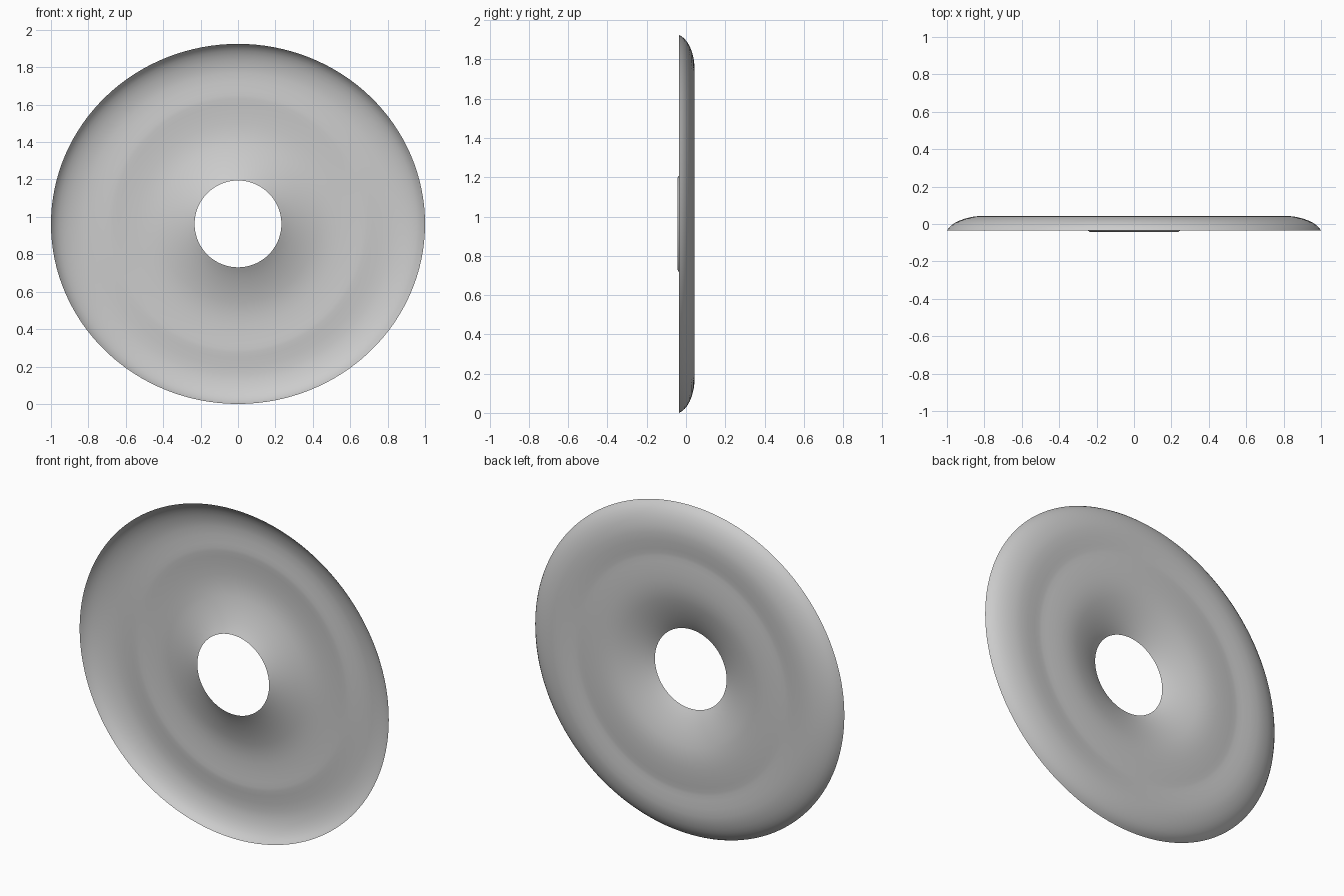
import bpy, bmesh, math

cube = bpy.data.objects.get("Cube")
if cube:
    bpy.data.objects.remove(cube, do_unlink=True)

SEGMENTS = 128
CENTRE_Z = 0.9625
RING_RADIUS = 0.675   # the raised ring stays circular
RIM_SQUASH = 0.0375   # the outer rim is slightly wider than tall

# Cross-section from hole to rim: radius, depth (front is negative)
profile = [
    (0.232, -0.044), (0.25, -0.034), (0.275, -0.021), (0.305, -0.008),
    (0.34, 0.006), (0.38, 0.019), (0.42, 0.030), (0.46, 0.038),
    (0.50, 0.042), (0.54, 0.0435), (0.59, 0.042), (0.64, 0.039),
    (0.67, 0.0365), (0.69, 0.0365), (0.72, 0.039), (0.77, 0.0425),
    (0.82, 0.0435), (0.86, 0.039), (0.90, 0.030), (0.93, 0.0195),
    (0.955, 0.0075), (0.975, -0.006), (0.99, -0.021), (1.0, -0.035),
]


def ring_of_verts(bm, radius, depth):
    blend = max(0.0, (radius - RING_RADIUS) / (1 - RING_RADIUS))
    height = radius * (1 - RIM_SQUASH * blend)
    verts = []
    for i in range(SEGMENTS):
        a = math.tau * i / SEGMENTS
        verts.append(bm.verts.new((radius * math.cos(a), depth,
                                   CENTRE_Z + height * math.sin(a))))
    return verts


# Spin the cross-section into a thin dished disc
bm = bmesh.new()
rings = [ring_of_verts(bm, r, d) for r, d in profile]
for inner, outer in zip(rings, rings[1:]):
    for i in range(SEGMENTS):
        j = (i + 1) % SEGMENTS
        face = bm.faces.new((inner[i], outer[i], outer[j], inner[j]))
        face.smooth = True

mesh = bpy.data.meshes.new("dished_disc")
bm.to_mesh(mesh)
bm.free()
disc = bpy.data.objects.new("dished_disc", mesh)
bpy.context.collection.objects.link(disc)

# Plain grey finish
grey = bpy.data.materials.new("light_grey")
grey.use_nodes = True
colour = (0.6, 0.6, 0.6, 1)
grey.diffuse_color = colour
grey.node_tree.nodes["Principled BSDF"].inputs["Base Color"].default_value = colour
mesh.materials.append(grey)
